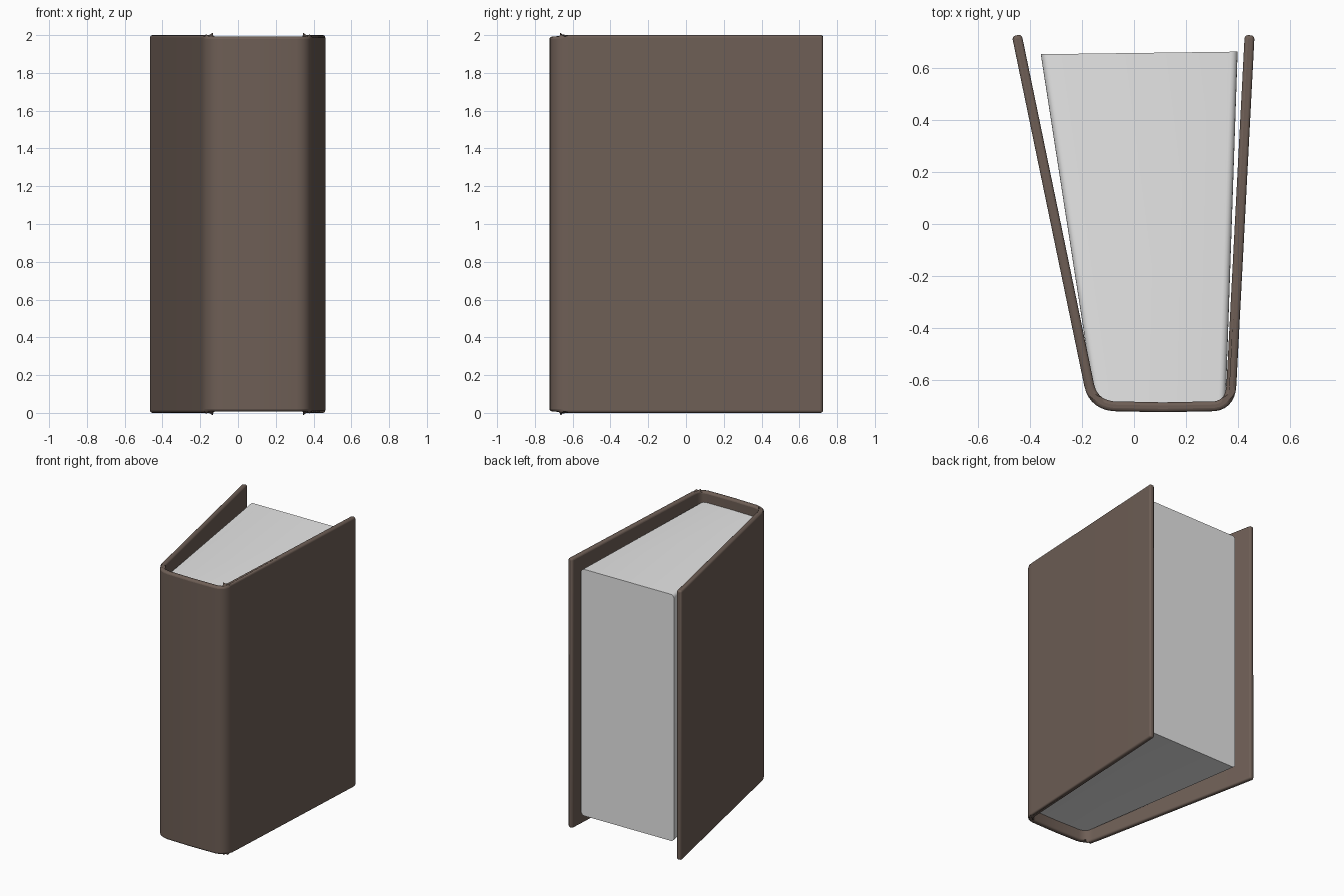
import bpy, bmesh, math
from mathutils import Vector

cube = bpy.data.objects.get("Cube")
if cube:
    bpy.data.objects.remove(cube)


def make_material(name, colour):
    mat = bpy.data.materials.new(name)
    mat.use_nodes = True
    mat.diffuse_color = (*colour, 1)
    mat.node_tree.nodes["Principled BSDF"].inputs["Base Color"].default_value = (*colour, 1)
    return mat


def prism(name, outline, z0, z1, mat):
    """Extrude a closed plan outline from z0 to z1."""
    bm = bmesh.new()
    face = bm.faces.new([bm.verts.new((p.x, p.y, z0)) for p in outline])
    top = bmesh.ops.extrude_face_region(bm, geom=[face])
    moved = [v for v in top["geom"] if isinstance(v, bmesh.types.BMVert)]
    bmesh.ops.translate(bm, vec=(0, 0, z1 - z0), verts=moved)
    bmesh.ops.recalc_face_normals(bm, faces=bm.faces)
    mesh = bpy.data.meshes.new(name)
    bm.to_mesh(mesh)
    bm.free()
    obj = bpy.data.objects.new(name, mesh)
    bpy.context.collection.objects.link(obj)
    mesh.materials.append(mat)
    return obj


def bend(a, b, c, steps=7):
    """Quadratic curve from a to c, pulled towards b."""
    a, b, c = Vector(a), Vector(b), Vector(c)
    ts = [i / steps for i in range(steps + 1)]
    return [a * (1 - t) ** 2 + b * 2 * t * (1 - t) + c * t * t for t in ts]


def thicken(path, half):
    """Closed outline around an open centre line."""
    sides = [[], []]
    for i, p in enumerate(path):
        d = (path[min(i + 1, len(path) - 1)] - path[max(i - 1, 0)]).normalized()
        n = Vector((-d.y, d.x)) * half
        sides[0].append(p + n)
        sides[1].append(p - n)
    return sides[0] + sides[1][::-1]


def smooth(obj, angle):
    bpy.ops.object.select_all(action='DESELECT')
    obj.select_set(True)
    bpy.context.view_layer.objects.active = obj
    bpy.ops.object.shade_smooth_by_angle(angle=math.radians(angle))


cover_brown = make_material("cover brown", (0.156, 0.113, 0.092))
page_white = make_material("page white", (0.8, 0.8, 0.8))

# Cover: two boards joined by a rounded spine
path = [Vector((-0.45, 0.725))]
path += bend((-0.172, -0.62), (-0.155, -0.692), (-0.08, -0.7))
path += [Vector((0.11, -0.704))]
path += bend((0.31, -0.7), (0.37, -0.692), (0.374, -0.62))
path += [Vector((0.444, 0.725))]
cover = prism("cover", thicken(path, 0.019), 0, 2, cover_brown)
for v in cover.data.vertices:
    # The spine is a touch shorter than the boards
    if v.co.y < -0.66:
        v.co.z += 0.008 if v.co.z < 1 else -0.008
bevel = cover.modifiers.new("rounded rims", 'BEVEL')
bevel.width = 0.013
bevel.segments = 3
bevel.limit_method = 'ANGLE'
bevel.angle_limit = math.radians(45)
smooth(cover, 50)

# Page block: a wedge with softened long edges
plan = [Vector(p) for p in ((-0.15, -0.69), (0.352, -0.69), (0.398, 0.662), (-0.358, 0.652))]
pages = prism("page_block", plan, 0.085, 1.915, page_white)
bm = bmesh.new()
bm.from_mesh(pages.data)
long_edges = [e for e in bm.edges
              if abs(e.verts[0].co.y - e.verts[1].co.y) > 1]
bmesh.ops.bevel(bm, geom=long_edges, offset=0.026, segments=4,
                profile=0.5, affect='EDGES')
bm.to_mesh(pages.data)
bm.free()
smooth(pages, 40)
